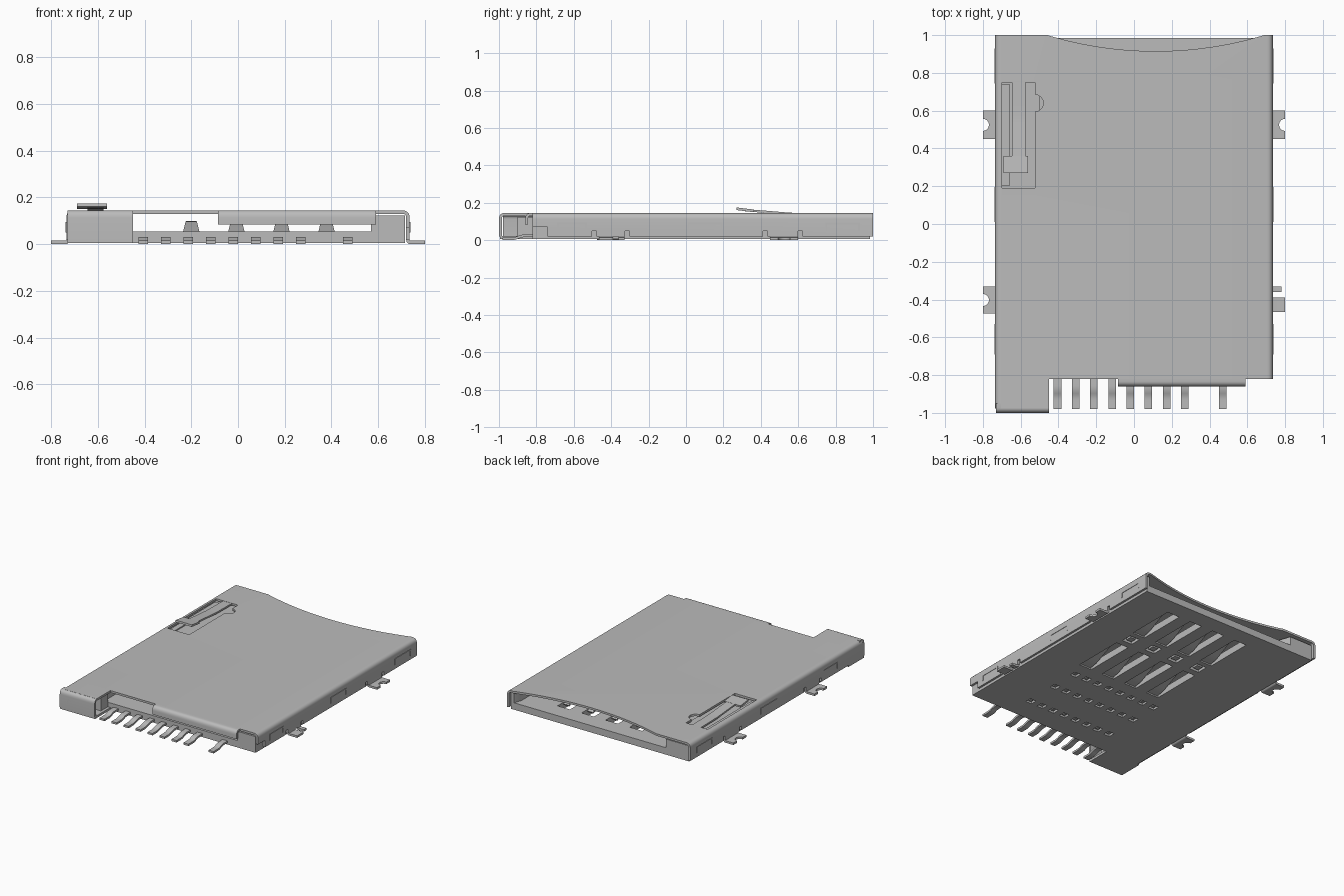
import bpy, bmesh, math
from mathutils import Vector

cube = bpy.data.objects.get("Cube")
if cube:
    bpy.data.objects.remove(cube, do_unlink=True)

metal = bpy.data.materials.new("plain grey")
metal.use_nodes = True
GREY = (0.5, 0.5, 0.5, 1)
metal.diffuse_color = GREY
metal.node_tree.nodes["Principled BSDF"].inputs["Base Color"].default_value = GREY


def finish(name, bm):
    bmesh.ops.recalc_face_normals(bm, faces=bm.faces)
    me = bpy.data.meshes.new(name)
    bm.to_mesh(me)
    bm.free()
    me.materials.append(metal)
    ob = bpy.data.objects.new(name, me)
    bpy.context.collection.objects.link(ob)
    return ob


def add_box(bm, x0, x1, y0, y1, z0, z1):
    vs = bmesh.ops.create_cube(bm, size=1)["verts"]
    for v in vs:
        v.co = Vector(((x0 + x1) / 2 + v.co.x * (x1 - x0),
                       (y0 + y1) / 2 + v.co.y * (y1 - y0),
                       (z0 + z1) / 2 + v.co.z * (z1 - z0)))


def boxes(name, dims):
    bm = bmesh.new()
    for d in dims:
        add_box(bm, *d)
    return finish(name, bm)


def prism(name, pts, axis, lo, hi):
    """Extrude a 2D outline along axis; pts are the other two coordinates in order."""
    def co(p, d):
        return {"x": (d, p[0], p[1]), "y": (p[0], d, p[1]), "z": (p[0], p[1], d)}[axis]
    bm = bmesh.new()
    a = [bm.verts.new(co(p, lo)) for p in pts]
    b = [bm.verts.new(co(p, hi)) for p in pts]
    bm.faces.new(a)
    bm.faces.new(b[::-1])
    for i in range(len(pts)):
        j = (i + 1) % len(pts)
        bm.faces.new((a[i], a[j], b[j], b[i]))
    return finish(name, bm)


def rounded(path, r, n=5):
    """Replace inner corners of a path by smooth bends."""
    out = [Vector(path[0])]
    for p, c, q in zip(path, path[1:], path[2:]):
        p, c, q = Vector(p), Vector(c), Vector(q)
        s = c + (p - c).normalized() * min(r, (p - c).length * .48)
        e = c + (q - c).normalized() * min(r, (q - c).length * .48)
        for i in range(n + 1):
            t = i / n
            out.append(s * (1 - t) ** 2 + c * 2 * t * (1 - t) + e * t * t)
    return out + [Vector(path[-1])]


def sheet(name, path, axis, lo, hi, t=.015, r=.025):
    """Bent sheet metal: a path in the plane across axis, given thickness t."""
    pts = rounded(path, r)
    up, down = [], []
    for i, p in enumerate(pts):
        d1 = (p - pts[max(i - 1, 0)]).normalized()
        d2 = (pts[min(i + 1, len(pts) - 1)] - p).normalized()
        d = (d1 + d2).normalized()
        ref = d2 if d2.length else d1
        n = Vector((-d.y, d.x)) * (t / 2 / max(.5, d.dot(ref)))
        up.append(p + n)
        down.append(p - n)
    return prism(name, up + down[::-1], axis, lo, hi)


def cut(ob, cutter):
    m = ob.modifiers.new("cut", "BOOLEAN")
    m.operation, m.solver, m.object = "DIFFERENCE", "EXACT", cutter
    bpy.context.view_layer.update()
    dg = bpy.context.evaluated_depsgraph_get()
    me = bpy.data.meshes.new_from_object(ob.evaluated_get(dg))
    ob.modifiers.clear()
    ob.data = me
    bpy.data.objects.remove(cutter, do_unlink=True)


def disc(cx, cy, r, n=24):
    return [(cx + r * math.cos(2 * math.pi * i / n), cy + r * math.sin(2 * math.pi * i / n))
            for i in range(n)]


# Folded top shell with side walls
W, T = .7275, .1375
shell = sheet("top_shell", [(-W, .02), (-W, T), (W, T), (W, .02)], "y", -.82, 1)
R = 1.987
cut(shell, prism("arc_cutter", disc(.115, .915 + R, R, 160), "z", .11, .2))
cut(shell, boxes("window_cutter", [(-.70, -.525, .19, .75, .12, .2)]))
cut(shell, prism("round_cutter", disc(-.525, .64, .045), "z", .12, .2))
# Relief slits beside the solder feet, and a corner step
slits = []
for s in (-1, 1):
    for y in (-.49, -.315, .425, .61):
        slits.append((s * W - .03, s * W + .03, y - .012, y + .012, 0, .05))
slits.append((W - .03, W + .03, -.83, -.74, 0, .07))
cut(shell, boxes("slit_cutter", slits))

# Projecting front corner of the shell
sheet("front_corner_top", [(-W, .02), (-W, T), (-.45, T)], "y", -.978, -.819)
sheet("front_corner_wall", [(-.9925, .02), (-.9925, T), (-.95, T)], "x", -.73, -.45)
boxes("front_corner_tab", [(-.67, -.48, -1, -.997, .045, .095)])
sheet("front_lip", [(-.8525, .085), (-.8525, T), (-.81, T)], "x", -.085, .59)

# Spring latch in the window
sheet("latch_arm", [(.76, T), (.56, T + .003), (.30, .162)], "x", -.645, -.575, .012)
sheet("latch_foot", [(.36, .157), (.27, .168)], "x", -.69, -.56, .014)

# Insulating base
base = boxes("base_plate", [(-.715, .715, -.82, .985, .005, .055)])
PITCH = .193
COLS = [-.2 + i * PITCH for i in range(4)]
SMALL = [-.31 + i * .0965 for i in range(8)]
holes = []
for x in COLS:
    holes += [(x - .05, x + .05, .50, .86, -.1, .2),
              (x - .05, x + .05, -.05, .33, -.1, .2),
              (x - .04, x + .04, .38, .46, -.1, .04)]
for y in (-.17, -.38, -.63):
    holes += [(x - .024, x + .024, y - .024, y + .024, -.1, .035) for x in SMALL]
cut(base, boxes("hole_cutter", holes))
boxes("square_studs", [(x - .022, x + .022, .398, .442, .008, .045) for x in COLS])
boxes("small_studs", [(x - .012, x + .012, y - .012, y + .012, .01, .04)
                      for x in SMALL for y in (-.17, -.38, -.63)])
prism("eject_rail", [(-.715, -.82), (-.5, -.82), (-.5, .9), (-.53, .985), (-.715, .985)],
      "z", .05, .118)
prism("guide_rail", [(.715, -.82), (.57, -.82), (.57, -.75), (.67, -.70), (.67, .93),
                     (.69, .985), (.715, .985)], "z", .05, .122)
boxes("front_corner_floor", [(-.73, -.45, -.995, -.82, .005, .022)])
boxes("front_corner_block", [(-.715, -.47, -.90, -.82, .02, .125)])
boxes("eject_slider", [(-.70, -.66, .2, .74, .115, .126)])

# Spring contacts, tapered towards the tip
for row, (y0, y1) in enumerate(((.50, .85), (-.05, .32))):
    for i, x in enumerate(COLS):
        ob = sheet(f"contact_{row}_{i}", [(y0 - .01, .02), (y0 + .06, .025), (y1 - .09, .098),
                                          (y1 - .02, .062)], "x", -.045, .045, .012, .03)
        for v in ob.data.vertices:
            k = 1 - .5 * min(1, max(0, (v.co.y - y0) / (y1 - y0 - .09)))
            v.co.x = x + v.co.x * k

# Solder pins along the front
PINS = [-.405 + i * .0963 for i in range(8)] + [.47]
for i, x in enumerate(PINS):
    sheet(f"solder_pin_{i}", [(-.80, .024), (-.875, .024), (-.915, .008), (-.98, .008)],
          "x", x - .02, x + .02, .014, .02)


# Solder feet folded out from the side walls
def foot(name, s, y0, y1, reach=.8, notch=True):
    ob = sheet(name, [(s * W, .06), (s * W, .0075), (s * reach, .0075)], "y", y0, y1, .015, .012)
    if notch:
        cut(ob, prism("notch_cutter", disc(s * .8, (y0 + y1) / 2, .032), "z", -.05, .1))


foot("left_back_foot", 1, .45, .60)
foot("right_back_foot", -1, .45, .60)
foot("right_front_foot", -1, -.475, -.33)
foot("left_front_foot", 1, -.465, -.39, .8, False)
foot("left_small_foot", 1, -.36, -.33, .78, False)

# Lanced tabs on both side walls: raised rim of a U shape
for s, side in ((1, "left"), (-1, "right")):
    x0, x1 = sorted((s * .733, s * .738))
    dims = []
    for a, b in ((-.69, -.53), (.01, .195), (.745, .93)):
        dims += [(x0, x1, a, b, .085, .094), (x0, x1, a, a + .01, .05, .085),
                 (x0, x1, b - .01, b, .05, .085)]
    boxes(side + "_side_tabs", dims)

# Smooth bends, crisp edges
bpy.ops.object.select_all(action="DESELECT")
for ob in bpy.context.collection.objects:
    if ob.type == "MESH":
        ob.select_set(True)
        bpy.context.view_layer.objects.active = ob
bpy.ops.object.shade_smooth_by_angle(angle=math.radians(30))
